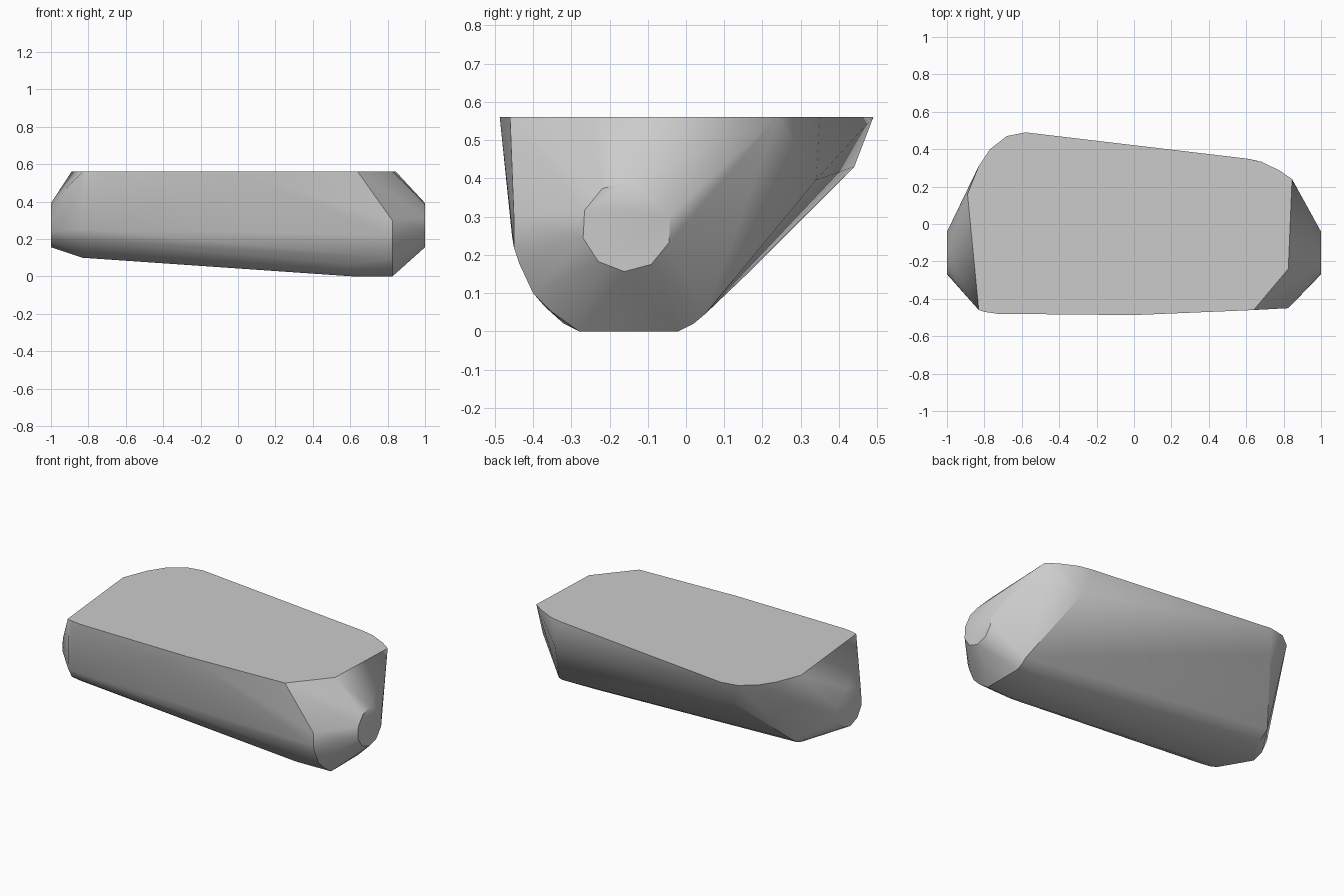
import bpy, bmesh, math

cube = bpy.data.objects.get("Cube")
if cube:
    bpy.data.objects.remove(cube, do_unlink=True)

TOP = 0.56


def make_material(name, color):
    mat = bpy.data.materials.new(name)
    mat.use_nodes = True
    mat.diffuse_color = color
    mat.node_tree.nodes["Principled BSDF"].inputs["Base Color"].default_value = color
    return mat


def section(x, profile):
    """Cross-section of (y, z) points at one x."""
    return [(x, y, z) for y, z in profile]


# Flat top outline
top_outline = [(-0.89, 0.16), (-0.83, 0.31), (-0.77, 0.40), (-0.68, 0.47),
               (-0.58, 0.49), (0.60, 0.35), (0.68, 0.333), (0.78, 0.285),
               (0.845, 0.24), (0.825, -0.24), (0.64, -0.46), (0.0, -0.487),
               (-0.73, -0.48), (-0.80, -0.47), (-0.83, -0.46)]
points = [(x, y, TOP) for x, y in top_outline]

# Round end caps
for x in (-1, 1):
    ring = [math.radians(15 + 36 * i) for i in range(10)]
    points += section(x, [(-0.155 + 0.118 * math.cos(a), 0.274 + 0.118 * math.sin(a))
                          for a in ring])

# Rounded belly at each end, slightly raised on the right
points += section(0.825, [(-0.45, 0.30), (-0.45, 0.22), (-0.435, 0.175), (-0.40, 0.10),
                          (-0.35, 0.05), (-0.28, 0), (-0.02, 0), (0.02, 0.02), (0.05, 0.045)])
points += section(0.62, [(-0.37, 0.065), (-0.32, 0.02), (-0.28, 0), (-0.02, 0)])
points += section(-0.83, [(-0.455, 0.25), (-0.42, 0.19), (-0.33, 0.13), (-0.27, 0.10),
                          (0.06, 0.10), (0.11, 0.115), (0.16, 0.15)])

# Upper corners of the sloping back
points += [(0.65, 0.34, 0.395), (-0.62, 0.44, 0.43)]

# Wrap everything in one convex shell
bm = bmesh.new()
for p in points:
    bm.verts.new(p)
hull = bmesh.ops.convex_hull(bm, input=bm.verts)
loose = [v for v in bm.verts if not v.link_faces]
bmesh.ops.delete(bm, geom=loose, context="VERTS")
bmesh.ops.dissolve_limit(bm, angle_limit=math.radians(1), verts=bm.verts, edges=bm.edges)
bmesh.ops.recalc_face_normals(bm, faces=bm.faces)
mesh = bpy.data.meshes.new("stone_block")
bm.to_mesh(mesh)
bm.free()

block = bpy.data.objects.new("stone_block", mesh)
bpy.context.collection.objects.link(block)
mesh.materials.append(make_material("light_grey", (0.6, 0.6, 0.6, 1)))

bpy.ops.object.select_all(action="DESELECT")
block.select_set(True)
bpy.context.view_layer.objects.active = block
bpy.ops.object.shade_smooth_by_angle(angle=math.radians(30))
